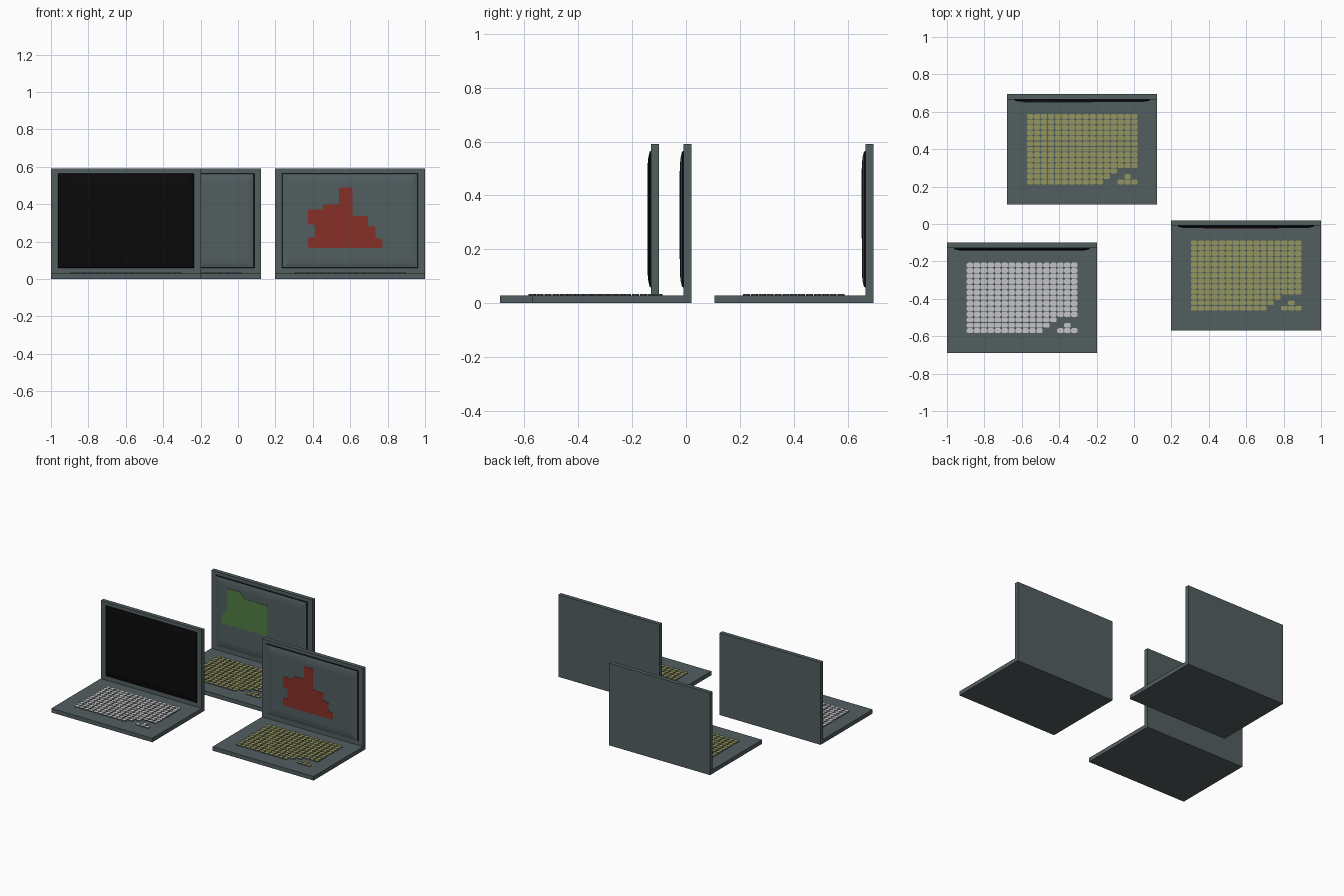
import bpy, bmesh

if "Cube" in bpy.data.objects:
    bpy.data.objects.remove(bpy.data.objects["Cube"])


def material(name, r, g, b):
    m = bpy.data.materials.new(name)
    m.diffuse_color = (r, g, b, 1)
    m.use_nodes = True
    m.node_tree.nodes["Principled BSDF"].inputs["Base Color"].default_value = m.diffuse_color
    return m


GREY = material("slate grey", 0.085, 0.112, 0.117)
BLACK = material("screen black", 0.003, 0.003, 0.003)
WHITE = material("key white", 0.56, 0.56, 0.57)
YELLOW = material("key yellow", 0.30, 0.30, 0.115)
RED = material("display red", 0.24, 0.028, 0.02)
GREEN = material("display green", 0.085, 0.20, 0.06)

W, D, H, T = 0.802, 0.59, 0.59, 0.029   # width, depth, height, thickness


def finish(name, bm, mats, recalc=True):
    if recalc:
        bmesh.ops.recalc_face_normals(bm, faces=bm.faces)
    me = bpy.data.meshes.new(name)
    bm.to_mesh(me)
    bm.free()
    for m in mats:
        me.materials.append(m)
    ob = bpy.data.objects.new(name, me)
    bpy.context.collection.objects.link(ob)
    return ob


def prism(bm, pts, vec, top_mat=0):
    """Extrude a closed outline by vec; the far cap gets top_mat."""
    a = [bm.verts.new(p) for p in pts]
    b = [bm.verts.new([p[i] + vec[i] for i in range(3)]) for p in pts]
    n = len(pts)
    bm.faces.new(a)
    cap = bm.faces.new(b)
    cap.material_index = top_mat
    for i in range(n):
        bm.faces.new((a[i], a[(i + 1) % n], b[(i + 1) % n], b[i]))


def case(name, x, y):
    """Base and lid as two slabs meeting in a mitre at the hinge."""
    base = [(0, 0), (D, 0), (D - T, T), (0, T)]
    lid = [(D, 0), (D, H), (D - T, H), (D - T, T)]
    for part, prof in (("base", base), ("lid", lid)):
        bm = bmesh.new()
        prism(bm, [(x, y + p, z) for p, z in prof], (W, 0, 0))
        finish(f"{name}_{part}", bm, [GREY])


def screen(name, x, y, mat):
    """Raised screen panel with a dark rim and soft sloping border."""
    yf = y + D - T
    rings = [(0, 0.0), (0.003, 0.006), (0.025, 0.011), (0.05, 0.0135)]
    bm = bmesh.new()
    prev = None
    for k, (s, d) in enumerate(rings):
        x0, x1, z0, z1 = x + 0.037 + s, x + W - 0.037 - s, 0.058 + s, 0.565 - s
        ring = [bm.verts.new((px, yf - d, pz)) for px, pz in
                ((x0, z0), (x1, z0), (x1, z1), (x0, z1))]
        if prev:
            for i in range(4):
                j = (i + 1) % 4
                f = bm.faces.new((prev[i], prev[j], ring[j], ring[i]))
                f.material_index = 1 if k == 1 else 0
        prev = ring
    bm.faces.new(prev)
    # normals already wound outwards
    finish(f"{name}_screen", bm, [mat, BLACK], False)


def keyboard(name, x, y, mat):
    """Grid of low keys with clipped corners, plus arrow keys."""
    cols, rows, px, py = 16, 13, 0.0372, 0.0292
    row_len = {0: 11, 1: 12, 2: 13}
    cells = [(c, r) for r in range(rows) for c in range(row_len.get(r, cols))]
    cells += [(13, 0), (14, 0), (15, 0), (14, 1)]
    bm = bmesh.new()
    hx, hy, c = px / 2 - 0.0015, py / 2 - 0.0015, 0.006
    for col, row in cells:
        cx = x + 0.104 + (col + 0.5) * px
        cy = y + 0.105 + (row + 0.5) * py
        out = [(-hx + c, -hy), (hx - c, -hy), (hx, -hy + c), (hx, hy - c),
               (hx - c, hy), (-hx + c, hy), (-hx, hy - c), (-hx, -hy + c)]
        prism(bm, [(cx + a, cy + b, T - 0.001) for a, b in out], (0, 0, 0.007), 1)
    finish(f"{name}_keys", bm, [GREY, mat])


def display_shape(name, y, outline, mat):
    """Thin coloured plate on the screen, corners softened."""
    bm = bmesh.new()
    yf = y + D - T - 0.0132
    prism(bm, [(px, yf, pz) for px, pz in outline], (0, -0.002, 0))
    edges = [e for e in bm.edges
             if abs(e.verts[0].co.y - e.verts[1].co.y) > 0.001]
    bmesh.ops.bevel(bm, geom=edges, offset=0.009, segments=2, profile=0.5,
                    affect='EDGES')
    finish(name, bm, [mat])


# Three laptops: name, left edge, front edge, screen and key colours
laptops = [("left_laptop", -1.0, -0.69, BLACK, WHITE),
           ("right_laptop", 0.198, -0.57, GREY, YELLOW),
           ("rear_laptop", -0.678, 0.105, GREY, YELLOW)]
for name, x, y, smat, kmat in laptops:
    case(name, x, y)
    screen(name, x, y, smat)
    keyboard(name, x, y, kmat)

# Coloured areas on the two grey screens
display_shape("red_display", -0.57, [
    (0.375, 0.165), (0.772, 0.165), (0.772, 0.217), (0.735, 0.217),
    (0.735, 0.28), (0.695, 0.28), (0.695, 0.338), (0.612, 0.338),
    (0.612, 0.49), (0.54, 0.49), (0.54, 0.398), (0.455, 0.398),
    (0.455, 0.372), (0.375, 0.372), (0.375, 0.29), (0.412, 0.29),
    (0.412, 0.222), (0.375, 0.222)], RED)
display_shape("green_display", 0.105, [
    (-0.585, 0.24), (-0.225, 0.24), (-0.225, 0.46), (-0.40, 0.46),
    (-0.44, 0.50), (-0.545, 0.50), (-0.545, 0.34), (-0.585, 0.30)], GREEN)
